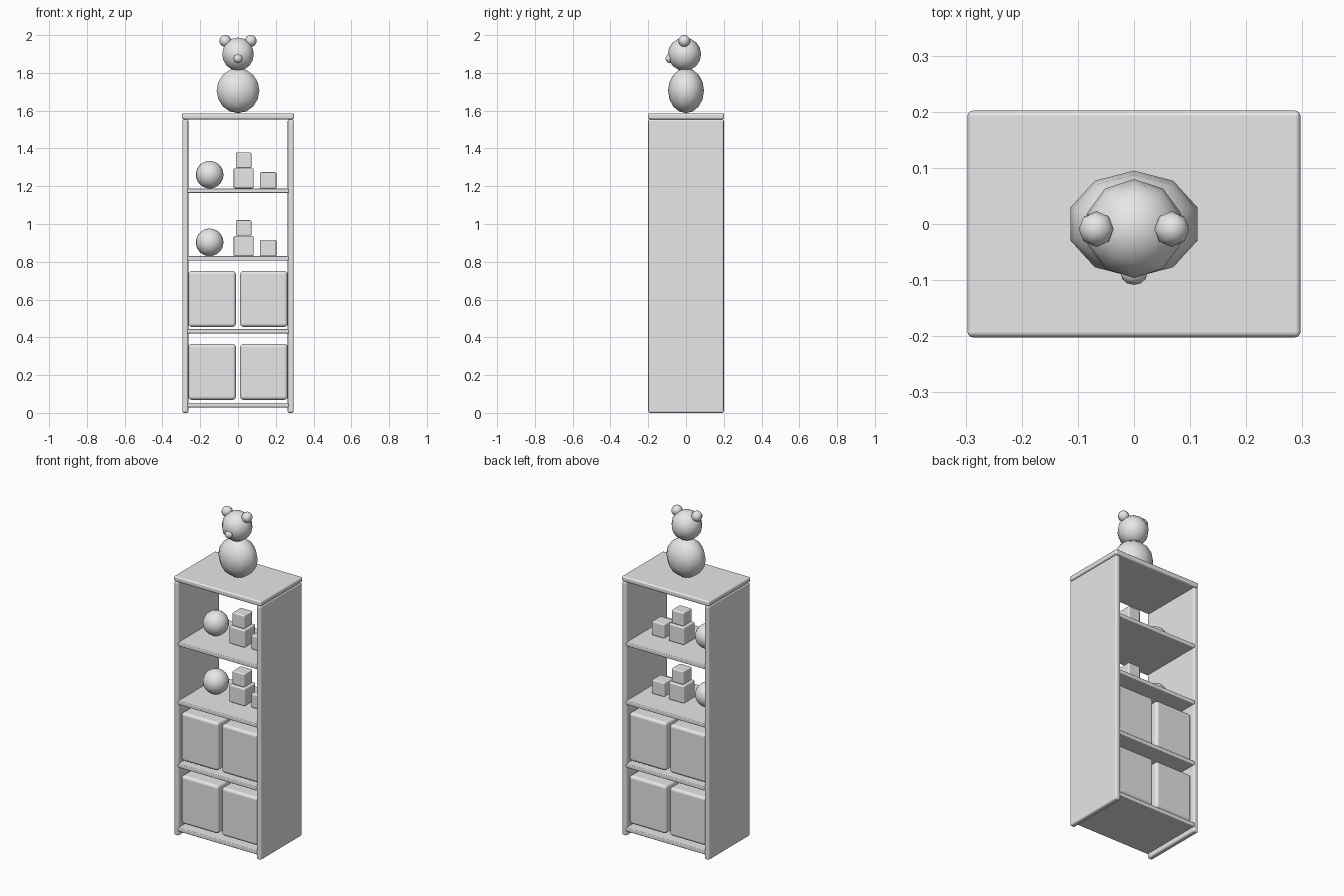
import bpy
import bmesh
from math import radians
from mathutils import Matrix

default_cube = bpy.data.objects.get("Cube")
if default_cube:
    bpy.data.objects.remove(default_cube)

grey = bpy.data.materials.new("plain_grey")
grey.use_nodes = True
GREY = (0.8, 0.8, 0.8, 1)
grey.diffuse_color = GREY
grey.node_tree.nodes["Principled BSDF"].inputs["Base Color"].default_value = GREY


def add_object(name, bm):
    mesh = bpy.data.meshes.new(name)
    bm.to_mesh(mesh)
    bm.free()
    mesh.materials.append(grey)
    mesh.shade_smooth()
    obj = bpy.data.objects.new(name, mesh)
    bpy.context.collection.objects.link(obj)
    return obj


def box(name, center, size, bevel):
    bm = bmesh.new()
    bmesh.ops.create_cube(bm, size=1)
    bmesh.ops.scale(bm, vec=size, verts=bm.verts)
    obj = add_object(name, bm)
    obj.location = center
    mod = obj.modifiers.new("rounded_edges", 'BEVEL')
    mod.width = bevel
    mod.segments = 3
    mod.harden_normals = True
    return obj


def ball(name, center, radius, segments, rings, scale=(1, 1, 1), tilt=0, axis='Y'):
    bm = bmesh.new()
    bmesh.ops.create_uvsphere(bm, u_segments=segments, v_segments=rings, radius=radius,
                              matrix=Matrix.Rotation(radians(tilt), 4, axis))
    bmesh.ops.scale(bm, vec=scale, verts=bm.verts)
    obj = add_object(name, bm)
    obj.location = center
    return obj


# Cabinet frame, open at front and back
for side, s in (("left", 1), ("right", -1)):
    box(f"{side}_side_panel", (s * 0.279, 0, 0.777), (0.032, 0.4, 1.554), 0.01)
box("top_board", (0, 0, 1.57), (0.594, 0.404, 0.032), 0.01)
shelf_tops = (0.053, 0.444, 0.83, 1.188)
for i, z in enumerate(shelf_tops):
    box(f"shelf_{i + 1}", (0, 0, z - 0.012), (0.536, 0.402, 0.024), 0.005)

# Storage bins on the two lower shelves
for row, z in (("lower", 0.217), ("upper", 0.603)):
    for side, s in (("left", 1), ("right", -1)):
        box(f"{row}_{side}_bin", (s * 0.137, 0, z), (0.252, 0.36, 0.296), 0.018)

# Ball and stacked blocks on the two upper shelves
for row, z in zip(("lower", "upper"), shelf_tops[2:]):
    ball(f"{row}_toy_ball", (-0.15, 0, z + 0.073), 0.073, 20, 14)
    box(f"{row}_large_block", (0.03, 0, z + 0.054), (0.106, 0.106, 0.106), 0.007)
    box(f"{row}_stacked_block", (0.03, 0, z + 0.149), (0.082, 0.082, 0.082), 0.007)
    box(f"{row}_side_block", (0.16, 0, z + 0.043), (0.086, 0.086, 0.086), 0.007)

# Toy bear sitting on top
ball("bear_body", (0, 0, 1.706), 0.119, 10, 8, scale=(1, 0.8, 1))
ball("bear_head", (0, -0.008, 1.899), 0.088, 10, 8)
ball("bear_nose", (0, -0.088, 1.876), 0.024, 8, 6, scale=(1, 0.85, 1), tilt=90, axis='X')
for side, s in (("left", 1), ("right", -1)):
    ball(f"bear_{side}_ear", (s * 0.067, -0.009, 1.969), 0.032, 8, 6, tilt=s * 20)
